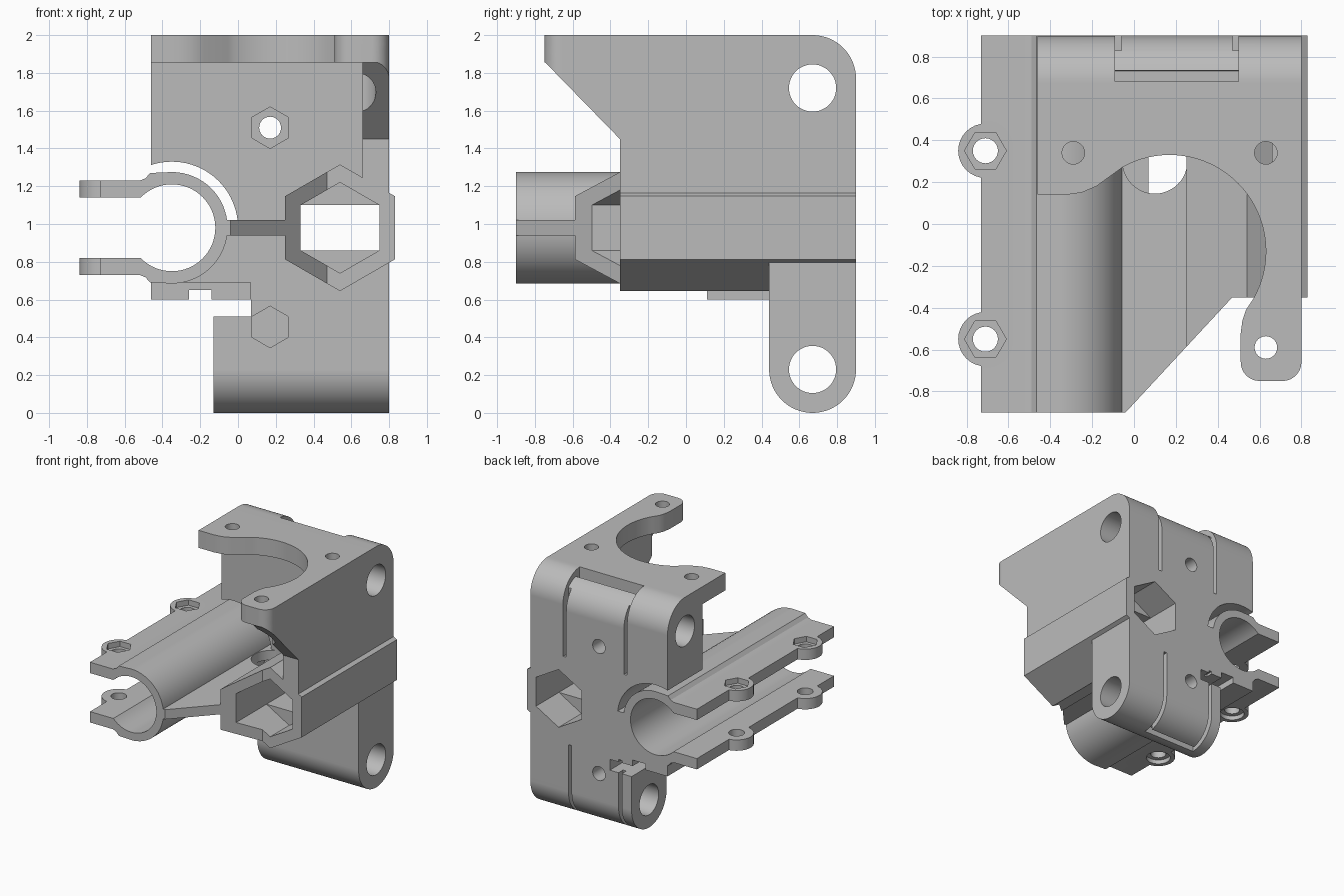
import bpy, bmesh, math
from mathutils import Vector

cube = bpy.data.objects.get("Cube")
if cube:
    bpy.data.objects.remove(cube, do_unlink=True)

grey = bpy.data.materials.new("plain grey")
grey.use_nodes = True
COLOUR = (0.5, 0.5, 0.5, 1)
grey.diffuse_color = COLOUR
grey.node_tree.nodes["Principled BSDF"].inputs["Base Color"].default_value = COLOUR


def prism(name, axis, pts, lo, hi):
    """Extrude a profile along an axis; points are (y,z), (x,z) or (x,y)."""
    place = {"x": lambda a, b, t: (t, a, b),
             "y": lambda a, b, t: (a, t, b),
             "z": lambda a, b, t: (a, b, t)}[axis]
    bm = bmesh.new()
    face = bm.faces.new([bm.verts.new(place(a, b, lo)) for a, b in pts])
    ext = bmesh.ops.extrude_face_region(bm, geom=[face])
    verts = [g for g in ext["geom"] if isinstance(g, bmesh.types.BMVert)]
    bmesh.ops.translate(bm, verts=verts, vec=Vector(place(0, 0, hi - lo)))
    bmesh.ops.recalc_face_normals(bm, faces=bm.faces)
    mesh = bpy.data.meshes.new(name)
    bm.to_mesh(mesh)
    bm.free()
    mesh.materials.append(grey)
    ob = bpy.data.objects.new(name, mesh)
    bpy.context.collection.objects.link(ob)
    return ob


def arc(cx, cy, r, start, end, n=16):
    angles = [math.radians(start + (end - start) * i / n) for i in range(n + 1)]
    return [(cx + r * math.cos(a), cy + r * math.sin(a)) for a in angles]


def round_bar(name, axis, cx, cy, r, lo, hi, n=48, turn=0):
    return prism(name, axis, arc(cx, cy, r, turn, turn + 360, n)[:-1], lo, hi)


def box(name, x, y, z):
    return prism(name, "z", [(x[0], y[0]), (x[1], y[0]), (x[1], y[1]), (x[0], y[1])], *z)


def combine(target, parts, operation):
    for part in parts:
        mod = target.modifiers.new("join", "BOOLEAN")
        mod.operation, mod.solver, mod.object = operation, "EXACT", part
        dg = bpy.context.evaluated_depsgraph_get()
        mesh = bpy.data.meshes.new_from_object(target.evaluated_get(dg))
        target.modifiers.clear()
        target.data = mesh
        bpy.data.objects.remove(part, do_unlink=True)


# Shared centres
TX, HX, CZ = -0.35, 0.54, 0.98
ROD_Y, ROD_R = 0.67, 0.23
ROD_Z = (1.72, 0.23)

# Back plate with rounded upper edge
body = prism("carriage_body", "x",
             [(0.44, 0.685), (0.9, 0.685)] + arc(ROD_Y, 1.77, ROD_R, 0, 90) + [(0.44, 2)],
             -0.46, 0.8)

# Clearance arc above the bearing tube
combine(body, [prism("tube_gap", "y", arc(TX, CZ, 0.35, 6.5, 173.5, 40), 0.3, 1)], "DIFFERENCE")

# Web and hexagonal socket, trimmed on the diagonal
web = box("web", (-0.12, 0.3), (-0.9, 0.9), (0.94, 1.02))
combine(web, [round_bar("web_hole", "z", 0.1, 0.3, 0.155, 0.8, 1.2)], "DIFFERENCE")
socket = round_bar("socket", "y", HX, CZ, 0.335, -0.8, 0.9, 6, 30)
combine(socket, [web], "UNION")
combine(socket, [prism("diagonal_cut", "z",
        [(-0.04, -0.9), (0.47, -0.35), (1, -0.35), (1, -1.1), (-0.04, -1.1)], 0, 2)],
        "DIFFERENCE")

# Motor plate with a scooped opening
motor_plate = prism("motor_plate", "z",
    [(-0.46, 0.6), (-0.46, 0.14), (-0.32, 0.14), (-0.25, 0.15), (-0.18, 0.18)]
    + arc(0.17, -0.13, 0.46, 119, -30, 36)
    + [(0.535, -0.41), (0.518, -0.46), (0.51, -0.52)]
    + arc(0.6, -0.66, 0.09, 180, 270, 8) + arc(0.71, -0.66, 0.09, 270, 360, 8)
    + [(0.8, 0.6)], 1.855, 2)

# Side wall with sloped gusset, following the rounded corner of the plate
wall = prism("side_wall", "x", [(-0.35, 1.1), (0.6, 1.1), (0.6, 1.95), (-0.75, 1.95),
                                (-0.75, 1.86), (-0.35, 1.45)], 0.66, 0.8)
combine(wall, [prism("corner_shape", "z", [(0.4, 1), (0.4, -0.75)]
        + arc(0.71, -0.66, 0.09, 270, 360, 8) + [(0.8, 1)], 1, 2.1)], "INTERSECT")

# Lower rod clamp and its neck
clamp = prism("lower_clamp", "x",
              [(0.44, 0.51)] + arc(ROD_Y, 0.23, ROD_R, 180, 360, 32) + [(0.9, 0.51)], -0.13, 0.8)
neck = box("neck", (0.07, 0.8), (0.44, 0.9), (0.4, 0.8))

# Belt guide under the tube
guide = box("belt_guide", (-0.46, 0.07), (0.11, 0.9), (0.6, 0.69))
combine(guide, [box("belt_slot", (-0.26, -0.14), (0, 1), (0.5, 0.65))], "DIFFERENCE")

# Bearing tube with mirrored flanges and bolt ears
tube = round_bar("bearing_tube", "y", TX, CZ, 0.295, -0.9, 0.9, 64)
EARS = (0.35, -0.55)
flange = [(-0.73, 0.16), (-0.73, 0.25), (-0.52, 0.25), (-0.49, 0.262),
          (-0.465, 0.29), (TX, 0.295), (TX, 0.16)]
ears = []
for s in (1, -1):
    ears.append(prism("flange", "y", [(x, CZ + s * h) for x, h in flange], -0.9, 0.9))
    lo, hi = sorted((CZ + s * 0.16, CZ + s * 0.25))
    ears += [round_bar("ear", "z", -0.71, y, 0.13, lo, hi, 32) for y in EARS]
combine(tube, ears, "UNION")

combine(body, [socket, motor_plate, wall, clamp, neck, guide, tube], "UNION")

# Bore and clamping slit
cuts = [round_bar("bore", "y", TX, CZ, 0.23, -1, 1, 64),
        box("slit", (-1, TX), (-1, 1), (0.82, 1.14))]

# Ear bolts, nut traps above and round recesses below
for y in EARS:
    cuts += [round_bar("ear_hole", "z", -0.71, y, 0.06, 0.5, 1.5, 24),
             round_bar("ear_nut", "z", -0.71, y, 0.1, 1.185, 1.4, 6),
             round_bar("ear_recess", "z", -0.71, y, 0.095, 0.6, 0.765, 24)]

# Hexagonal pockets with a narrower passage between them
side = 0.24 * math.cos(math.radians(30))
cuts += [round_bar("front_pocket", "y", HX, CZ, 0.24, -1, -0.1, 6, 30),
         round_bar("back_pocket", "y", HX, CZ, 0.24, 0.6, 1, 6, 30),
         box("passage", (HX - side, HX + side), (-0.2, 0.7), (0.86, 1.1))]

# Rod holes, cross bolts and their nut traps
for z in ROD_Z:
    cuts.append(round_bar("rod_hole", "x", ROD_Y, z, 0.125, -1, 1))
for z in (1.51, 0.455):
    cuts += [round_bar("cross_bolt", "y", 0.17, z, 0.058, 0.3, 1, 24),
             round_bar("cross_nut", "y", 0.17, z, 0.11, 0.4, 0.52, 6, 30)]

# Motor screws and driver clearance
for x, y in ((-0.29, 0.34), (0.63, 0.34), (0.63, -0.59)):
    cuts.append(round_bar("motor_screw", "z", x, y, 0.054, 1.7, 2.1, 24))
cuts.append(round_bar("driver_clearance", "z", 0.63, -0.59, 0.1, 1.3, 1.855, 32))

# Upper tie recess: lowered rounded middle with a slot at each side
cuts.append(prism("tie_recess", "x", [(0.68, 2.1), (0.68, 1.9), (0.73, 1.9)]
            + arc(ROD_Y, 1.72, ROD_R, 74, 0) + [(1, 1.72), (1, 2.1)], -0.09, 0.5))
for x in (-0.09, 0.47):
    cuts.append(box("upper_slot", (x, x + 0.03), (0.83, 1), (1.34, 1.9)))

# Lower tie slots, wrapping under the clamp
ring = (arc(ROD_Y, 0.23, 0.3, 0, -90) + arc(ROD_Y, 0.23, 0.17, -90, 0)
        + [(ROD_Y + 0.17, 0.62), (1, 0.62), (1, 0.23)])
for x in (-0.04, 0.42):
    cuts.append(prism("lower_slot", "x", ring, x, x + 0.03))
cuts.append(box("lower_cross_slot", (-0.04, 0.45), (0.67, 0.72), (-0.1, 0.06)))

combine(body, cuts, "DIFFERENCE")

# Smooth curves, crisp edges
bpy.ops.object.select_all(action="DESELECT")
body.select_set(True)
bpy.context.view_layer.objects.active = body
bpy.ops.object.shade_smooth_by_angle(angle=math.radians(25))
weighted = body.modifiers.new("even_normals", "WEIGHTED_NORMAL")
weighted.keep_sharp = True
